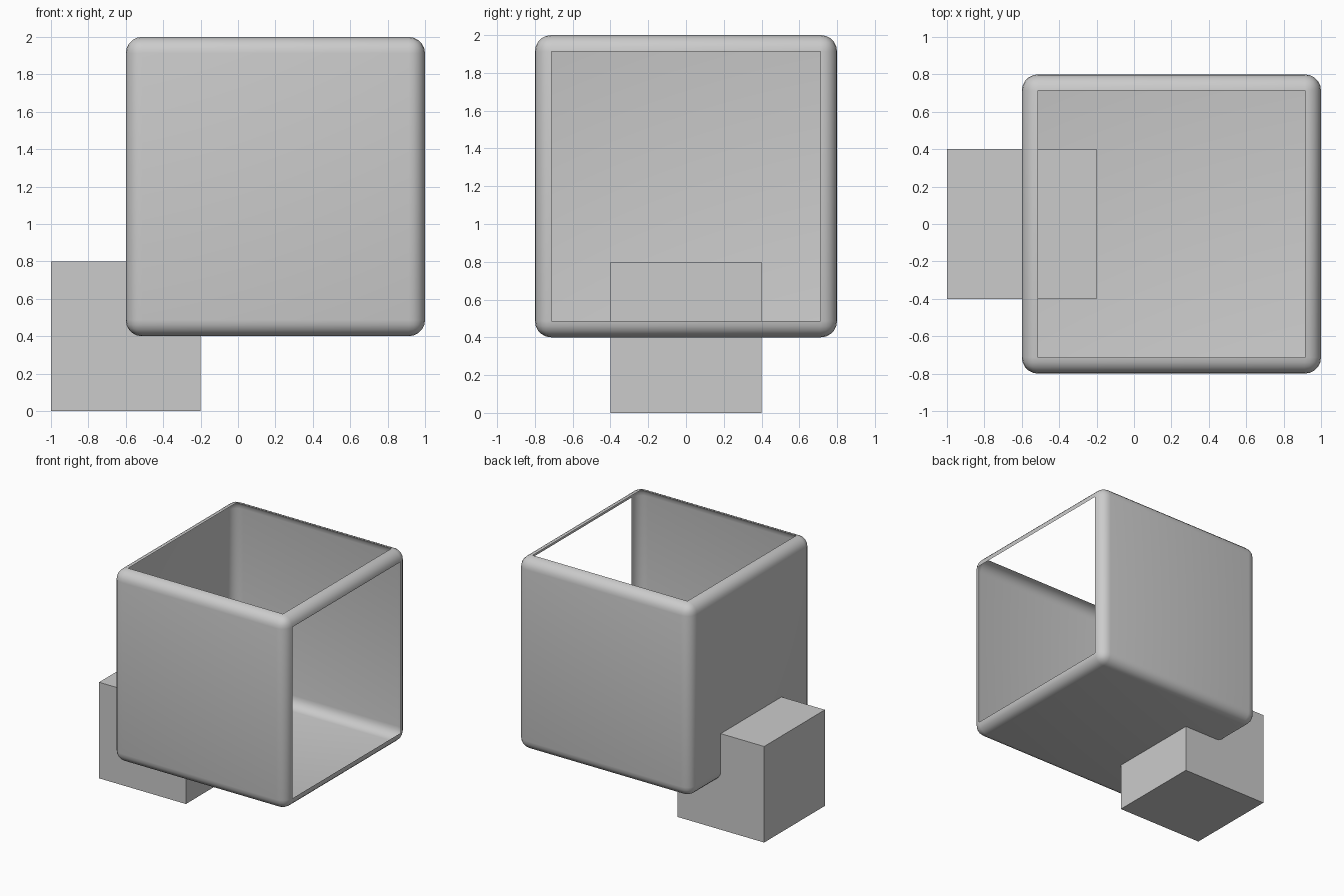
import bpy, bmesh
from mathutils import Matrix, Vector

if "Cube" in bpy.data.objects:
    bpy.data.objects.remove(bpy.data.objects["Cube"])


def box(name, centre, size, bevel=0.0, open_dirs=()):
    """Cube with optional rounded edges and flat sides removed."""
    bm = bmesh.new()
    bmesh.ops.create_cube(bm, size=size, matrix=Matrix.Translation(centre))
    if bevel:
        bmesh.ops.bevel(bm, geom=bm.edges[:], offset=bevel, segments=5,
                        profile=0.5, affect='EDGES')
    bm.normal_update()
    holes = [f for f in bm.faces
             if f.calc_area() > 1 and any(f.normal.dot(Vector(d)) > 0.99 for d in open_dirs)]
    if holes:
        bmesh.ops.delete(bm, geom=holes, context='FACES')
    for f in bm.faces:
        f.smooth = bevel > 0
    mesh = bpy.data.meshes.new(name)
    bm.to_mesh(mesh)
    bm.free()
    obj = bpy.data.objects.new(name, mesh)
    bpy.context.collection.objects.link(obj)
    return obj


# Rounded thin shell, open at the top and on the right
box("open_shell", (0.2, 0, 1.2), 1.6, 0.087, [(0, 0, 1), (1, 0, 0)])

# Sharp block pushed through the lower left edge of the shell
box("corner_block", (-0.6, 0, 0.4), 0.8)
